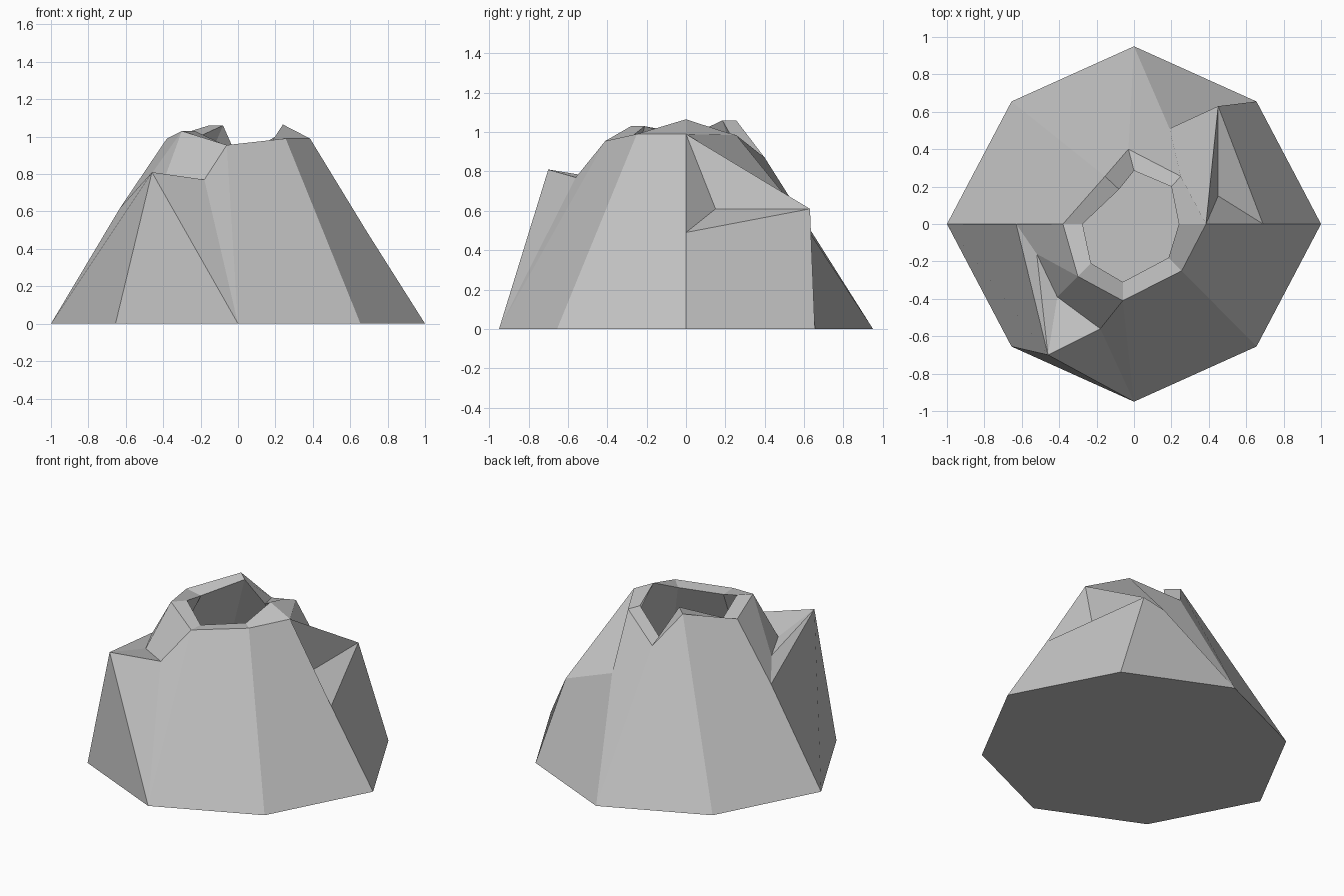
import bpy
import bmesh

if "Cube" in bpy.data.objects:
    bpy.data.objects.remove(bpy.data.objects["Cube"], do_unlink=True)

# One flat grey stone colour
STONE = (0.55, 0.55, 0.55, 1.0)
stone = bpy.data.materials.new("grey_stone")
stone.use_nodes = True
stone.diffuse_color = STONE
shader = next(n for n in stone.node_tree.nodes if n.type == "BSDF_PRINCIPLED")
shader.inputs["Base Color"].default_value = STONE

bm = bmesh.new()


def ring(points):
    """Add a closed ring of corners, counter-clockwise from +x."""
    return [bm.verts.new(p) for p in points]


def face(*corners):
    return bm.faces.new(corners)


def band(lower, upper):
    """Join two rings of equal length with quads."""
    count = len(lower)
    for i in range(count):
        j = (i + 1) % count
        face(lower[i], lower[j], upper[j], upper[i])


# Eight-sided foot of the cone
foot_outline = [(1, 0), (.655, .655), (0, .95), (-.655, .655),
                (-1, 0), (-.655, -.655), (0, -.95), (.655, -.655)]
foot = ring([(x, y, 0) for x, y in foot_outline])

# Uneven outer rim and inner lip of the crater
rim = ring([(.385, 0, .99), (.25, .255, .985), (-.03, .4, .87), (-.155, .255, 1.06),
            (-.38, 0, .99), (-.3, -.28, 1.03), (-.06, -.41, .955), (.255, -.25, .99)])
lip = ring([(.24, 0, 1.065), (.2, .2, 1), (0, .285, .88), (-.08, .185, 1.06),
            (-.275, 0, .97), (-.23, -.21, 1.03), (-.06, -.31, .95), (.185, -.18, .98)])

# Hollow inside, widening downward to a flat floor
floor = ring([(x * .75, y * .75, .1) for x, y in foot_outline])
band(rim, lip)
band(lip, floor)
face(*floor)
face(*reversed(foot))

# Corners of the two jutting crags
back_ridge, back_notch, back_tip, back_ledge = ring(
    [(.69, 0, .49), (.45, .15, .61), (.45, .63, .61), (.19, .51, .67)])
front_ridge, front_fold, front_notch, front_tip, front_ledge = ring(
    [(-.63, 0, .62), (-.52, -.16, .72), (-.41, -.39, .73), (-.46, -.7, .81), (-.18, -.56, .77)])

# Plain flanks
face(foot[2], foot[3], rim[3], rim[2])
face(foot[3], foot[4], front_ridge, rim[4], rim[3])
face(foot[6], foot[7], rim[7], rim[6])
face(foot[7], foot[0], back_ridge, rim[0], rim[7])

# Back crag
face(foot[0], foot[1], back_tip, back_ridge)
face(back_ridge, back_tip, back_notch)
face(back_ridge, back_notch, rim[0])
face(back_notch, back_tip, rim[0])
face(rim[0], back_tip, back_ledge, rim[1])
face(foot[1], foot[2], back_ledge, back_tip)
face(foot[2], rim[2], rim[1], back_ledge)

# Front crag
face(foot[4], foot[5], front_tip, front_ridge)
face(front_ridge, front_tip, front_fold)
face(front_fold, front_tip, front_notch)
face(rim[4], front_ridge, front_fold, rim[5])
face(front_fold, front_notch, rim[5])
face(front_notch, front_tip, front_ledge)
face(front_notch, front_ledge, rim[6], rim[5])
face(foot[5], foot[6], front_tip)
face(front_tip, foot[6], front_ledge)
face(front_ledge, foot[6], rim[6])

bmesh.ops.recalc_face_normals(bm, faces=bm.faces[:])

mesh = bpy.data.meshes.new("crater_rock")
bm.to_mesh(mesh)
bm.free()
mesh.materials.append(stone)
crater_rock = bpy.data.objects.new("crater_rock", mesh)
bpy.context.collection.objects.link(crater_rock)
